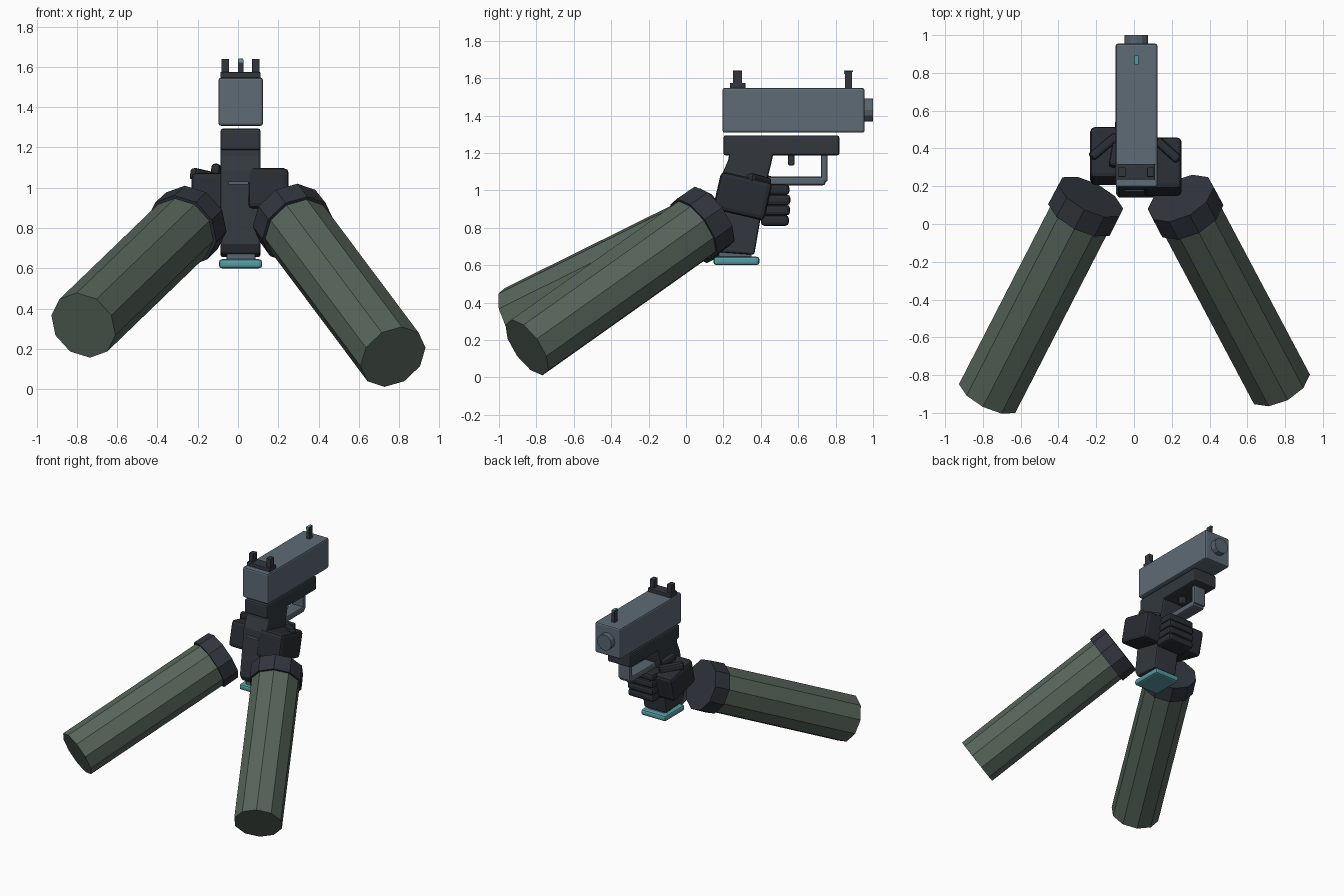
import bpy, bmesh, math
from mathutils import Vector, Matrix

if "Cube" in bpy.data.objects:
    bpy.data.objects.remove(bpy.data.objects["Cube"])


def material(name, rgb):
    m = bpy.data.materials.new(name)
    m.diffuse_color = (*rgb, 1)
    m.use_nodes = True
    m.node_tree.nodes["Principled BSDF"].inputs["Base Color"].default_value = m.diffuse_color
    return m


SLATE = material("slate_metal", (0.11, 0.145, 0.18))
POLYMER = material("dark_polymer", (0.032, 0.039, 0.048))
GLOVE = material("glove_black", (0.022, 0.026, 0.033))
CUFF = material("cuff_charcoal", (0.030, 0.035, 0.045))
SLEEVE = material("sleeve_green", (0.095, 0.130, 0.102))
STEEL = material("guard_grey", (0.10, 0.13, 0.16))
TEAL = material("teal_accent", (0.09, 0.33, 0.36))


def finish(name, bm, mat, bevel=0.0):
    bmesh.ops.recalc_face_normals(bm, faces=bm.faces)
    mesh = bpy.data.meshes.new(name)
    bm.to_mesh(mesh)
    bm.free()
    mesh.materials.append(mat)
    ob = bpy.data.objects.new(name, mesh)
    bpy.context.collection.objects.link(ob)
    if bevel:
        mod = ob.modifiers.new("soft_edges", "BEVEL")
        mod.width, mod.segments = bevel, 2
        mod.limit_method, mod.angle_limit = "ANGLE", math.radians(40)
    return ob


def box(name, x, y, z, mat, bevel=0.0, rot=(0, 0, 0)):
    """Box from (min, max) ranges, turned about its own centre."""
    bm = bmesh.new()
    bmesh.ops.create_cube(bm, size=1)
    size = [r[1] - r[0] for r in (x, y, z)]
    bmesh.ops.scale(bm, vec=size, verts=bm.verts)
    ob = finish(name, bm, mat, bevel)
    ob.location = [(r[0] + r[1]) / 2 for r in (x, y, z)]
    ob.rotation_euler = [math.radians(a) for a in rot]
    return ob


def rod(name, a, b, r1, r2, sides, mat, bevel=0.0):
    """Closed cylinder or cone between two points."""
    a, b = Vector(a), Vector(b)
    d = b - a
    bm = bmesh.new()
    bmesh.ops.create_cone(bm, cap_ends=True, segments=sides,
                          radius1=r1, radius2=r2, depth=d.length)
    turn = d.to_track_quat("Z", "Y").to_matrix().to_4x4()
    bm.transform(Matrix.Translation((a + b) / 2) @ turn)
    return finish(name, bm, mat, bevel)


def slab(name, profile, x, mat, bevel=0.0):
    """Side profile of (y, z) points, extruded across x."""
    bm = bmesh.new()
    face = bm.faces.new([bm.verts.new((x[0], y, z)) for y, z in profile])
    new = bmesh.ops.extrude_face_region(bm, geom=[face])["geom"]
    verts = [v for v in new if isinstance(v, bmesh.types.BMVert)]
    bmesh.ops.translate(bm, vec=(x[1] - x[0], 0, 0), verts=verts)
    return finish(name, bm, mat, bevel)


# Slide and barrel
box("slide", (-0.097, 0.124), (0.195, 0.955), (1.308, 1.547), SLATE, 0.012)
rod("barrel", (0.012, 0.90, 1.43), (0.012, 1.0, 1.43), 0.062, 0.062, 12, STEEL)

# Sights
box("rear_sight_base", (-0.088, 0.112), (0.235, 0.318), (1.54, 1.575), POLYMER, 0.005)
for side, x in (("left", (-0.082, -0.045)), ("right", (0.070, 0.107))):
    box(f"rear_sight_post_{side}", x, (0.25, 0.30), (1.56, 1.64), POLYMER, 0.003)
box("front_sight", (0, 0.027), (0.85, 0.888), (1.54, 1.637), POLYMER, 0.003)
box("front_sight_dot", (0.003, 0.024), (0.845, 0.892), (1.634, 1.642), TEAL)
box("front_sight_back_dot", (0.003, 0.024), (0.844, 0.851), (1.622, 1.642), TEAL)

# Frame and slanted grip
box("frame", (-0.087, 0.112), (0.20, 0.82), (1.187, 1.294), POLYMER, 0.012)
slab("grip", [(0.235, 1.22), (0.47, 1.22), (0.462, 1.17), (0.435, 1.06),
              (0.365, 0.655), (0.165, 0.67), (0.14, 0.72), (0.19, 1.08),
              (0.225, 1.16)], (-0.087, 0.112), POLYMER, 0.012)
box("grip_back_strip", (-0.047, 0.053), (0.172, 0.181), (1.016, 1.032), STEEL)

# Magazine
box("magazine", (-0.057, 0.087), (0.175, 0.35), (0.63, 0.70), STEEL, 0.006)
box("magazine_base", (-0.095, 0.12), (0.147, 0.393), (0.60, 0.645), TEAL, 0.015)

# Trigger and guard
box("trigger_guard_bar", (-0.04, 0.062), (0.42, 0.745), (1.027, 1.073), STEEL, 0.012)
box("trigger_guard_post", (-0.04, 0.062), (0.722, 0.757), (1.045, 1.20), STEEL, 0.010)
box("trigger", (-0.01, 0.035), (0.545, 0.58), (1.132, 1.20), POLYMER, 0.010)

# Gloved hands either side of the grip, with thumbs on top
box("right_hand", (0.05, 0.252), (0.162, 0.444), (0.866, 1.074), GLOVE, 0.025, (-13, 0, 0))
box("left_hand", (-0.232, -0.03), (0.22, 0.50), (0.850, 1.05), GLOVE, 0.025, (-13, 0, 0))
box("right_thumb", (0.155, 0.205), (0.31, 0.47), (1.03, 1.08), GLOVE, 0.016, (-10, 0, 48))
box("left_thumb", (-0.185, -0.135), (0.32, 0.50), (1.025, 1.085), GLOVE, 0.016, (-10, 0, -50))
box("left_thumb_tip", (-0.125, -0.08), (0.30, 0.43), (1.055, 1.11), GLOVE, 0.016, (-12, 0, -10))

# Four fingers wrapped around the front of the grip
for i, (z, y) in enumerate([(1.004, 0.553), (0.949, 0.558), (0.894, 0.556), (0.839, 0.550)]):
    box(f"finger_{i + 1}", (-0.10, 0.125), (y - 0.15, y), (z - 0.029, z + 0.029), GLOVE, 0.019)

# Forearms: ten-sided sleeves with wider cuffs at the wrists
ARMS = {
    "right": ((0.77, -0.85, 0.16), (0.293, 0.05, 0.798)),
    "left": ((-0.768, -0.905, 0.317), (-0.277, 0.05, 0.79)),
}
for side, (elbow, wrist) in ARMS.items():
    elbow, wrist = Vector(elbow), Vector(wrist)
    axis = (wrist - elbow).normalized()
    rod(f"{side}_sleeve", elbow, wrist + axis * 0.02, 0.176, 0.176, 10, SLEEVE)
    rod(f"{side}_cuff", wrist - axis * 0.01, wrist + axis * 0.115, 0.192, 0.190, 10, CUFF)
